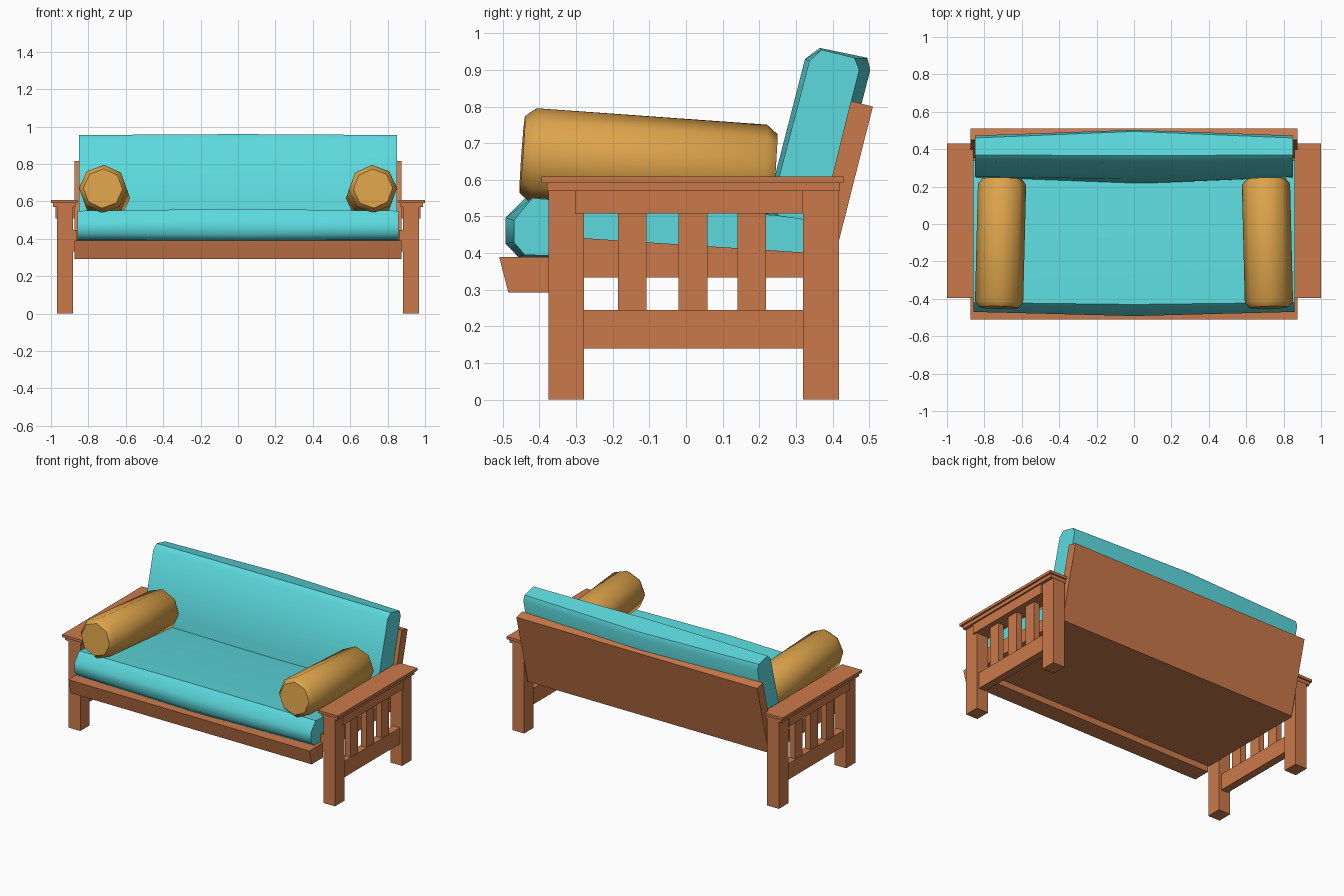
import bpy, bmesh, math
from mathutils import Vector

if "Cube" in bpy.data.objects:
    bpy.data.objects.remove(bpy.data.objects["Cube"])


def material(name, rgb):
    m = bpy.data.materials.new(name)
    m.diffuse_color = (*rgb, 1)
    m.use_nodes = True
    m.node_tree.nodes["Principled BSDF"].inputs["Base Color"].default_value = m.diffuse_color
    return m


WOOD = material("wood", (0.60, 0.195, 0.069))
TEAL = material("teal_fabric", (0.107, 0.70, 0.73))
GOLD = material("gold_fabric", (0.72, 0.37, 0.07))


def loft(name, rings, mat, mirror=False, smooth=False):
    """Skin a list of equal-length rings and cap both ends."""
    bm = bmesh.new()
    loops = [[bm.verts.new(p) for p in ring] for ring in rings]
    n = len(loops[0])
    for a, b in zip(loops, loops[1:]):
        for i in range(n):
            j = (i + 1) % n
            bm.faces.new((a[i], a[j], b[j], b[i]))
    bm.faces.new(loops[0][::-1])
    bm.faces.new(loops[-1])
    bmesh.ops.recalc_face_normals(bm, faces=bm.faces)
    me = bpy.data.meshes.new(name)
    bm.to_mesh(me)
    bm.free()
    me.materials.append(mat)
    ob = bpy.data.objects.new(name, me)
    bpy.context.collection.objects.link(ob)
    if smooth:
        bpy.ops.object.select_all(action='DESELECT')
        ob.select_set(True)
        bpy.context.view_layer.objects.active = ob
        bpy.ops.object.shade_smooth_by_angle(angle=math.radians(50))
    if mirror:
        ob.modifiers.new("mirror", 'MIRROR')
    return ob


def prism(name, profile, x0, x1, mirror=False):
    """Extrude a (y, z) profile along x."""
    return loft(name, [[(x, y, z) for y, z in profile] for x in (x0, x1)], WOOD, mirror)


def box(name, x, y, z):
    """Mirrored wooden box from x, y, z ranges."""
    return prism(name, [(y[0], z[0]), (y[1], z[0]), (y[1], z[1]), (y[0], z[1])], *x, mirror=True)


# Side frames: posts, rails, slats, armrests
box("front_post", (0.882, 0.967), (-0.375, -0.278), (0, 0.575))
box("back_post", (0.882, 0.967), (0.32, 0.418), (0, 0.575))
box("lower_rail", (0.90, 0.95), (-0.28, 0.322), (0.14, 0.245))
box("upper_rail", (0.873, 0.977), (-0.303, 0.32), (0.508, 0.575))
for i, y in enumerate((-0.147, 0.019, 0.179)):
    box(f"slat_{i + 1}", (0.905, 0.945), (y - 0.039, y + 0.039), (0.24, 0.512))
box("armrest_support", (0.87, 0.988), (-0.38, 0.42), (0.57, 0.594))
box("armrest", (0.857, 1.0), (-0.395, 0.43), (0.592, 0.609))

# Seat frame and leaning back board
prism("front_rail", [(-0.51, 0.39), (-0.485, 0.293), (-0.37, 0.293), (-0.37, 0.39)], -0.875, 0.875)
prism("seat_board", [(-0.38, 0.333), (0.38, 0.333), (0.38, 0.375), (-0.38, 0.388)], -0.875, 0.875)
prism("side_rail", [(-0.375, 0.333), (0.38, 0.333), (0.38, 0.398), (-0.375, 0.447)],
      0.862, 0.882, mirror=True)
prism("back_board", [(0.33, 0.333), (0.392, 0.333), (0.51, 0.80), (0.45, 0.815)], -0.874, 0.874)

# Cushions: three cross-sections, fuller in the middle
def cushion(name, side, middle, half):
    rings = [[(x, y, z) for y, z in prof]
             for x, prof in ((-half, side), (0, middle), (half, side))]
    loft(name, rings, TEAL, smooth=True)


cushion("seat_cushion",
        [(-0.44, 0.395), (-0.47, 0.43), (-0.47, 0.49), (-0.42, 0.55),
         (0.25, 0.503), (0.34, 0.49), (0.36, 0.40), (0.30, 0.375)],
        [(-0.458, 0.39), (-0.492, 0.425), (-0.492, 0.497), (-0.43, 0.56),
         (0.25, 0.512), (0.34, 0.49), (0.36, 0.40), (0.30, 0.375)], 0.858)
cushion("back_cushion",
        [(0.25, 0.50), (0.252, 0.60), (0.337, 0.925), (0.37, 0.955),
         (0.46, 0.933), (0.473, 0.90), (0.38, 0.53), (0.36, 0.48)],
        [(0.215, 0.50), (0.24, 0.60), (0.325, 0.93), (0.365, 0.96),
         (0.495, 0.933), (0.503, 0.90), (0.405, 0.52), (0.36, 0.48)], 0.85)

# Bolsters: eight-sided rolls with chamfered ends, tilted and slightly turned
start, end = Vector((0.722, -0.447, 0.669)), Vector((0.705, 0.242, 0.620))
axis = (end - start).normalized()
side = axis.cross(Vector((0, 0, 1))).normalized()
up = side.cross(axis)
length = (end - start).length
rings = []
for t, r in ((0, 0.105), (0.03, 0.129), (length - 0.03, 0.129), (length, 0.105)):
    c = start + axis * t
    rings.append([c + (side * math.cos(a) + up * math.sin(a)) * r
                  for a in (math.tau * (k + 0.05) / 8 for k in range(8))])
loft("bolster", rings, GOLD, mirror=True, smooth=True)
